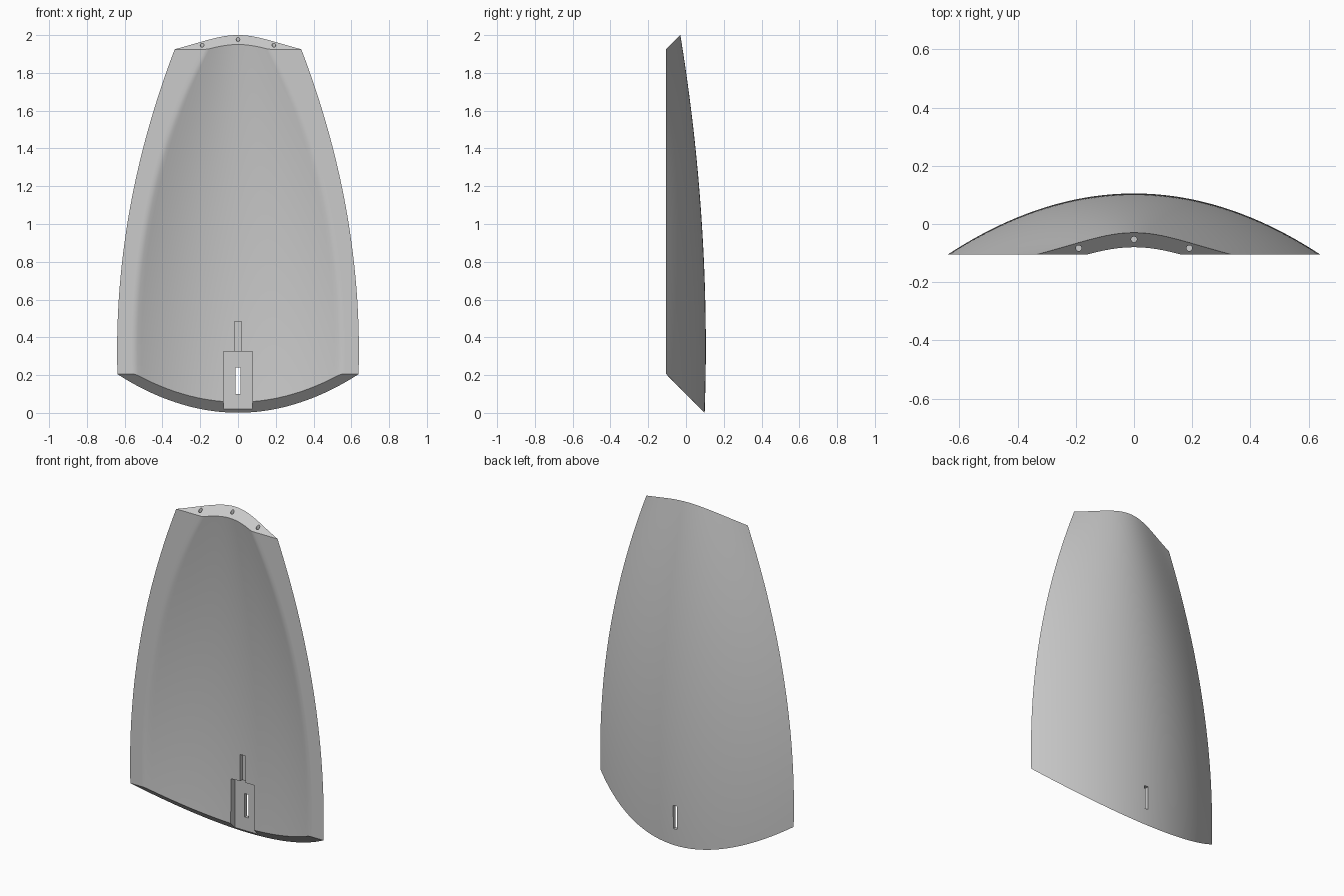
import bpy, bmesh, math
from mathutils import Vector

cube = bpy.data.objects.get("Cube")
if cube:
    bpy.data.objects.remove(cube, do_unlink=True)

FRONT = -0.105      # flat front rim plane
WALL = 0.058        # shell thickness
COLS, ROWS = 64, 48

mat = bpy.data.materials.new("light_grey")
mat.use_nodes = True
grey = (0.6, 0.6, 0.6, 1)
mat.diffuse_color = grey
mat.node_tree.nodes["Principled BSDF"].inputs["Base Color"].default_value = grey


def half_width(z):
    return 0.64 - (z - 0.33) ** 2 / 8.34


def bulge(u, z):
    """Outer height above the rim plane: an arch that turns bell-shaped near the top."""
    crown = 0.21 - (z - 0.35) ** 2 / 20.2
    bell = 0.5 * (z / 2) ** 4
    return crown * ((1 - bell) * (1 - u * u) + bell * 0.5 * (1 + math.cos(math.pi * u)))


def rim_start(z):
    """Fraction of the half width where the hollow meets the flat rim."""
    lo, hi = 0.0, 1.0
    for _ in range(20):
        mid = (lo + hi) / 2
        if bulge(mid, z) > WALL:
            lo = mid
        else:
            hi = mid
    return lo


def point(v, t, inner):
    """Surface point; both ends follow slanted cut planes."""
    z = 0.1 + 1.85 * t
    for _ in range(8):
        u = v
        if inner:
            r, a = rim_start(z), abs(v)
            a = a / 0.8 * r if a < 0.8 else r + (a - 0.8) / 0.2 * (1 - r)
            u = math.copysign(a, v)
        y = FRONT + (max(0, bulge(u, z) - WALL) if inner else bulge(u, z))
        z = (0.1 - y) * (1 - t) + (2.03 + y) * t
    return Vector((u * half_width(z), y, z))


# Curved shell
bm = bmesh.new()
grids = []
for inner in (False, True):
    grid = [[bm.verts.new(point(2 * i / COLS - 1, j / ROWS, inner))
             for i in range(COLS + 1)] for j in range(ROWS + 1)]
    grids.append(grid)
    for j in range(ROWS):
        for i in range(COLS):
            bm.faces.new((grid[j][i], grid[j][i + 1], grid[j + 1][i + 1], grid[j + 1][i]))
outer, hollow = grids
for j in (0, ROWS):
    for i in range(COLS):
        bm.faces.new((outer[j][i], outer[j][i + 1], hollow[j][i + 1], hollow[j][i]))
bmesh.ops.remove_doubles(bm, verts=bm.verts, dist=0.0001)
bmesh.ops.recalc_face_normals(bm, faces=bm.faces)
mesh = bpy.data.meshes.new("curved_shell")
bm.to_mesh(mesh)
bm.free()
shell = bpy.data.objects.new("curved_shell", mesh)
bpy.context.collection.objects.link(shell)
mesh.materials.append(mat)


def cut(cutter):
    """Subtract a helper from the shell, then remove it."""
    cutter.hide_render = True
    cutter.data.materials.append(mat)
    mod = shell.modifiers.new("cut", 'BOOLEAN')
    mod.operation, mod.solver, mod.object = 'DIFFERENCE', 'EXACT', cutter
    bpy.ops.object.select_all(action='DESELECT')
    bpy.context.view_layer.objects.active = shell
    shell.select_set(True)
    bpy.ops.object.modifier_apply(modifier=mod.name)
    bpy.data.objects.remove(cutter, do_unlink=True)


def cut_box(half_x, y0, y1, z0, z1):
    bpy.ops.mesh.primitive_cube_add(size=1, location=(0, (y0 + y1) / 2, (z0 + z1) / 2))
    box = bpy.context.object
    box.scale = (2 * half_x, y1 - y0, z1 - z0)
    bpy.ops.object.transform_apply(location=False, rotation=False, scale=True)
    cut(box)


cut_box(0.077, -0.2, 0.08, -0.1, 0.325)      # latch recess
cut_box(0.018, -0.05, 0.066, 0.3, 0.485)     # groove above the recess
cut_box(0.012, 0.0, 0.2, 0.1, 0.24)          # through slot

# Pin holes in the top face
for x, y in ((-0.19, -0.083), (0, -0.053), (0.19, -0.083)):
    bpy.ops.mesh.primitive_cylinder_add(vertices=16, radius=0.01, depth=0.12,
                                        location=(x, y, 2.03 + y))
    cut(bpy.context.object)

bpy.ops.object.select_all(action='DESELECT')
shell.select_set(True)
bpy.context.view_layer.objects.active = shell
bpy.ops.object.shade_smooth_by_angle(angle=math.radians(35))
